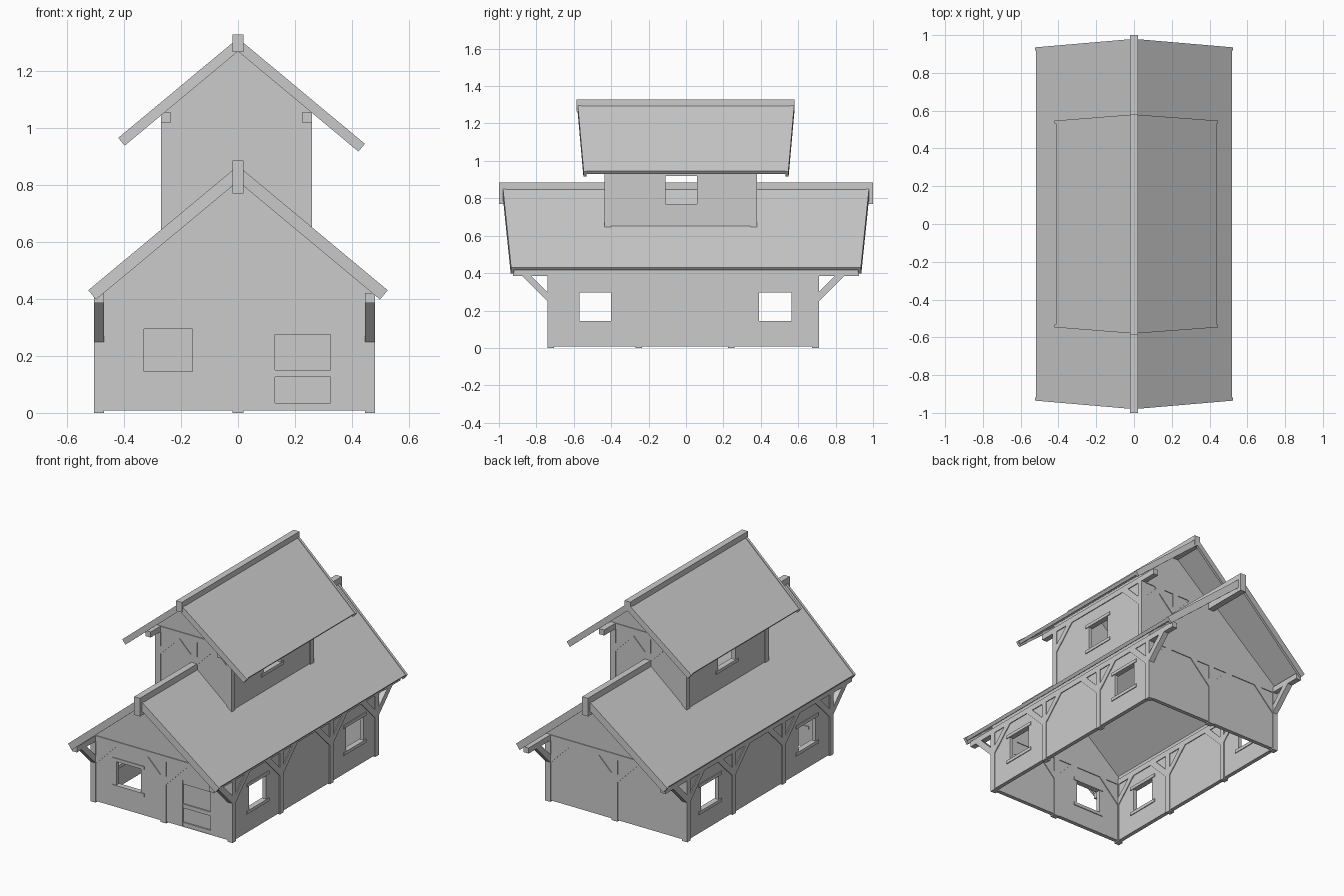
import bpy, bmesh

if "Cube" in bpy.data.objects:
    bpy.data.objects.remove(bpy.data.objects["Cube"])

SLOPE = 0.832


def prism(name, pts, axis, a, b):
    """Extrude a 2D outline along x or y; a and b may vary with the first coordinate."""
    fa = a if callable(a) else (lambda u: a)
    fb = b if callable(b) else (lambda u: b)
    bm = bmesh.new()
    place = (lambda u, w, z: (w, u, z)) if axis == 'x' else (lambda u, w, z: (u, w, z))
    lo = [bm.verts.new(place(u, fa(u), z)) for u, z in pts]
    hi = [bm.verts.new(place(u, fb(u), z)) for u, z in pts]
    bm.faces.new(lo)
    bm.faces.new(hi[::-1])
    n = len(pts)
    for i in range(n):
        j = (i + 1) % n
        bm.faces.new((lo[i], hi[i], hi[j], lo[j]))
    bmesh.ops.recalc_face_normals(bm, faces=bm.faces)
    me = bpy.data.meshes.new(name)
    bm.to_mesh(me)
    bm.free()
    ob = bpy.data.objects.new(name, me)
    bpy.context.collection.objects.link(ob)
    return ob


def box(name, x, y, z):
    return prism(name, [(x[0], z[0]), (x[1], z[0]), (x[1], z[1]), (x[0], z[1])], 'y', *y)


def carve(ob, cutters):
    """Subtract cutters, bake the result and remove the helpers."""
    for c in cutters:
        c.hide_render = True
        m = ob.modifiers.new("cut", 'BOOLEAN')
        m.operation, m.solver, m.object = 'DIFFERENCE', 'EXACT', c
    dg = bpy.context.evaluated_depsgraph_get()
    dg.update()
    me = bpy.data.meshes.new_from_object(ob.evaluated_get(dg))
    ob.modifiers.clear()
    ob.data = me
    for c in cutters:
        bpy.data.objects.remove(c)


def brace(name, axis, u, d, ztop, w):
    """45 degree strut from a post face at u up to a beam underside at ztop."""
    pts = [(u, ztop - .14), (u, ztop - .09), (u + d * .09, ztop), (u + d * .14, ztop)]
    prism(name, pts, axis, *w)


def roof(name, apex, ends, depth, ridge_y, eave_y):
    """Two slabs plus sloping gable boards; gable edges taper towards the eaves."""
    for s, xe in ((-1, ends[0]), (1, ends[1])):
        def outline(drop, vert, end):
            tip = end - vert * .49
            top = apex - drop
            return [(0, top), (s * end, top - SLOPE * end),
                    (s * tip, top - vert - SLOPE * tip), (0, top - vert)]
        edge = lambda g, off: (lambda x: g * (ridge_y - (ridge_y - eave_y) * abs(x) / xe - off))
        side = "left" if s < 0 else "right"
        prism(f"{name}_slab_{side}", outline(.004, .026, xe - .006), 'y',
              edge(-1, .008), edge(1, .008))
        for g, end in ((-1, "front"), (1, "back")):
            prism(f"{name}_gable_board_{end}_{side}", outline(0, depth, xe), 'y',
                  edge(g, 0), edge(g, .016))


T, R = .035, .005   # timber width, wall recess


def shell(name, X, Y, apex, floor, holes):
    """Gabled hollow wall shell with openings."""
    x0, x1, y0, y1 = X[0] + R, X[1] - R, Y[0] + R, Y[1] - R
    pts = [(x0, apex + SLOPE * x0), (0, apex), (x1, apex - SLOPE * x1)]
    pts += [(x1, floor(x1)), (0, floor(0)), (x0, floor(x0))]
    walls = prism(name, pts, 'y', y0, y1)
    t = T - 2 * R
    carve(walls, [box("cutter", (x0 + t, x1 - t), (y0 + t, y1 - t), (-.5, 2))] +
          [box("cutter", *h) for h in holes])


def timbers(name, X, Y, z0, zt, plate_y, mid_y, mid_z0):
    """Posts, tie beams, plates and braces of one storey."""
    xs = ((X[0], X[0] + T), (X[1] - T, X[1]))
    ys = ((Y[0], Y[0] + T), (Y[1] - T, Y[1]))
    for x in xs:
        box(name + "_wall_plate", x, plate_y, (zt, zt + T))
        for y, d in zip(ys, (1, -1)):
            box(name + "_corner_post", x, y, (z0, zt))
            brace(name + "_corner_brace", 'x', y[1] if d > 0 else y[0], d, zt, x)
        for m in mid_y:
            box(name + "_side_post", x, (m - T / 2, m + T / 2), (z0, zt))
            for d in (-1, 1):
                brace(name + "_side_brace", 'x', m + d * T / 2, d, zt, x)
    for y in ys:
        box(name + "_tie_beam", X, y, (zt, zt + T))
        box(name + "_centre_post", (-.02, .02), y, (mid_z0, zt))
        for d in (-1, 1):
            brace(name + "_centre_brace", 'y', d * .02, d, zt, y)
            brace(name + "_gable_corner_brace", 'y', xs[0][1] if d > 0 else xs[1][0], d, zt, y)


def side_window_trim(X, y, z):
    for x in ((X[0], X[0] + T), (X[1] - T, X[1])):
        for zz in ((z[0] - .02, z[0]), (z[1], z[1] + .02)):
            box("window_rail", x, (y[0] - .025, y[1] + .025), zz)


# Main storey
X, Y = (-.505, .48), (-.74, .71)
WZ = (.145, .295)
side_wins = ((-.57, -.40), (.39, .565))
holes = [((-1, 1), w, WZ) for w in side_wins]
holes += [((-.33, -.16), (-1, -.6), WZ), ((.13, .325), (-1, -.6), (.01, .30))]
shell("main_walls", X, Y, .845, lambda x: .008, holes)
timbers("main", X, Y, 0, .385, (-.925, .925), (-.2525, .2425), 0)
for w in side_wins:
    side_window_trim(X, w, WZ)
for z in ((.125, .145), (.295, .315)):
    box("front_window_rail", (-.355, -.135), (Y[0], Y[0] + T), z)

# Door: recessed panel with three ledges
box("door_panel", (.13, .325), (-.725, -.712), (.01, .30))
for z in (.01, .125, .275):
    box("door_ledge", (.13, .325), (-.733, -.725), (z, z + .025))

# Struts carrying the overhanging plates
for x in ((X[0], X[0] + T), (X[1] - T, X[1])):
    brace("eave_strut_front", 'x', Y[0], -1, .388, x)
    brace("eave_strut_back", 'x', Y[1], 1, .388, x)

# Main roof and ridge beam
roof("main_roof", .867, (.525, .525), .055, .98, .935)
box("main_ridge_beam", (-.02, .02), (-1, 1), (.77, .885))

# Upper storey rising through the roof
UX, UY = (-.27, .26), (-.435, .38)
UW, UWZ = (-.11, .06), (.77, .92)
shell("upper_walls", UX, UY, 1.296, lambda x: .855 - SLOPE * abs(x), [((-1, 1), UW, UWZ)])
timbers("upper", UX, UY, .64, 1.018, (-.53, .49), (), .84)
side_window_trim(UX, UW, UWZ)

# Upper roof and ridge beam
roof("upper_roof", 1.314, (.42, .445), .046, .58, .547)
box("upper_ridge_beam", (-.02, .02), (-.585, .58), (1.265, 1.328))
